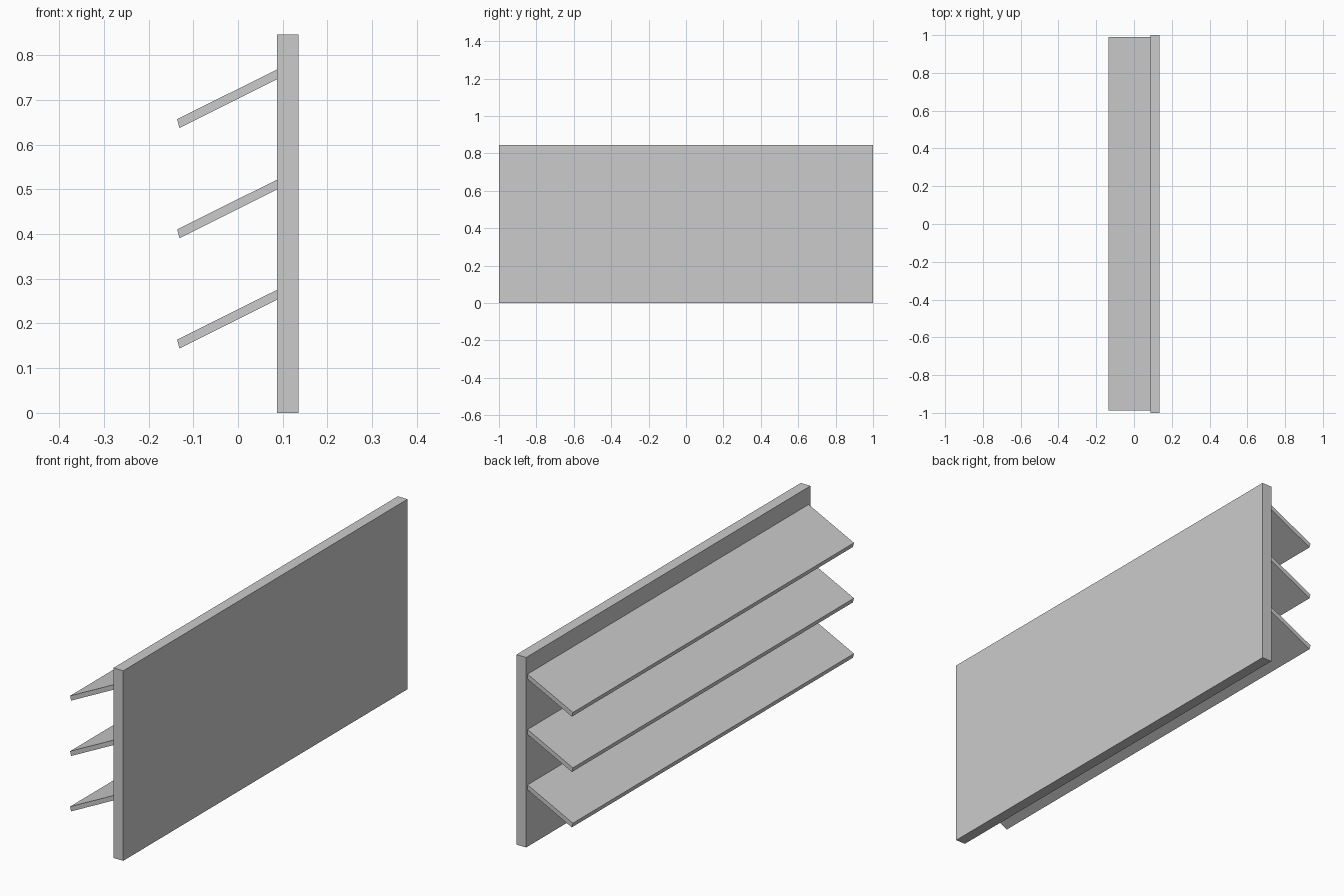
import bpy
import bmesh

cube = bpy.data.objects.get("Cube")
if cube:
    bpy.data.objects.remove(cube, do_unlink=True)

grey = bpy.data.materials.new("light_grey")
grey.use_nodes = True
colour = (0.6, 0.6, 0.6, 1)
grey.diffuse_color = colour
grey.node_tree.nodes["Principled BSDF"].inputs["Base Color"].default_value = colour


def extrude_profile(name, profile, y_min, y_max):
    """Extrude an x-z outline along y into a closed solid."""
    bm = bmesh.new()
    face = bm.faces.new([bm.verts.new((x, y_min, z)) for x, z in profile])
    result = bmesh.ops.extrude_face_region(bm, geom=[face])
    verts = [v for v in result["geom"] if isinstance(v, bmesh.types.BMVert)]
    bmesh.ops.translate(bm, vec=(0, y_max - y_min, 0), verts=verts)
    bmesh.ops.recalc_face_normals(bm, faces=bm.faces)
    mesh = bpy.data.meshes.new(name)
    bm.to_mesh(mesh)
    bm.free()
    mesh.materials.append(grey)
    obj = bpy.data.objects.new(name, mesh)
    bpy.context.collection.objects.link(obj)
    return obj


# Upright backing panel
panel_back, panel_front, height = 0.135, 0.087, 0.846
extrude_profile("back_panel", [(panel_front, 0), (panel_back, 0),
                               (panel_back, height), (panel_front, height)], -1, 1)

# Three sloping slats, evenly spaced up the panel
slat = [(-0.136, 0.164), (-0.131, 0.144), (panel_front, 0.253), (panel_front, 0.275)]
for i, level in enumerate(("lower", "middle", "upper")):
    rise = i * 0.2465
    extrude_profile(level + "_slat", [(x, z + rise) for x, z in slat], -0.987, 0.99)
